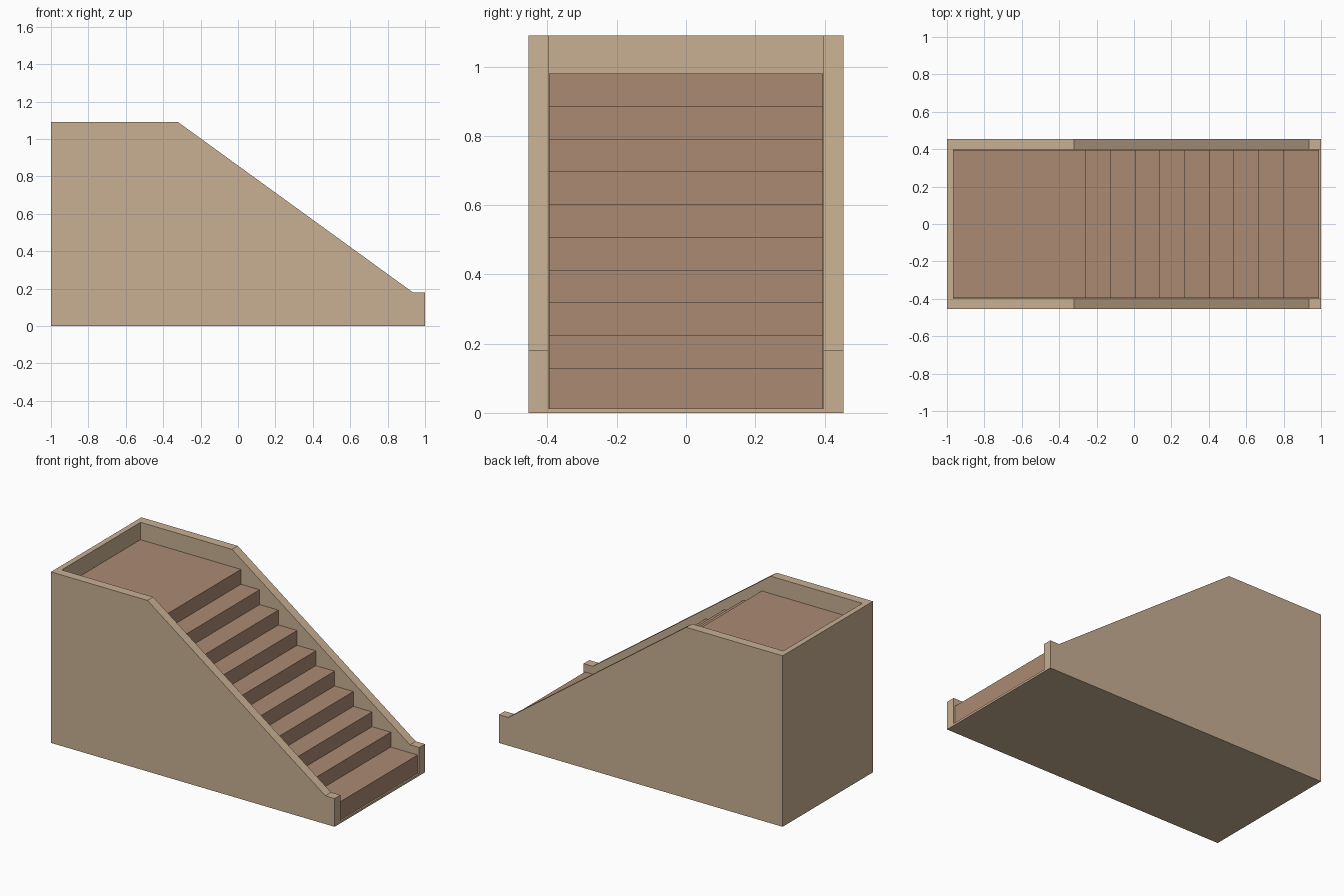
import bpy, bmesh

if "Cube" in bpy.data.objects:
    bpy.data.objects.remove(bpy.data.objects["Cube"])


def material(name, rgb):
    m = bpy.data.materials.new(name)
    m.diffuse_color = (*rgb, 1.0)
    m.use_nodes = True
    m.node_tree.nodes["Principled BSDF"].inputs["Base Color"].default_value = m.diffuse_color
    return m


def prism(name, profile, half_width, mat=None):
    """Extrude an x-z outline symmetrically along y."""
    bm = bmesh.new()
    face = bm.faces.new([bm.verts.new((x, -half_width, z)) for x, z in profile])
    ext = bmesh.ops.extrude_face_region(bm, geom=[face])
    moved = [v for v in ext["geom"] if isinstance(v, bmesh.types.BMVert)]
    bmesh.ops.translate(bm, verts=moved, vec=(0, 2 * half_width, 0))
    bmesh.ops.recalc_face_normals(bm, faces=bm.faces)
    mesh = bpy.data.meshes.new(name)
    bm.to_mesh(mesh)
    bm.free()
    obj = bpy.data.objects.new(name, mesh)
    bpy.context.collection.objects.link(obj)
    if mat:
        mesh.materials.append(mat)
    return obj


stone = material("light_stone", (0.58, 0.43, 0.29))
tread = material("step_brown", (0.41, 0.255, 0.168))

BACK, FLOOR, INNER = -0.965, 0.013, 0.397

# Outer shell: side walls, back wall and thin floor
shell = prism("stair_walls", [(-1, 0), (1, 0), (1, 0.18), (0.935, 0.18),
                              (-0.32, 1.09), (-1, 1.09)], 0.455, stone)
cutter = prism("cavity_cutter", [(BACK, FLOOR), (1.5, FLOOR),
                                 (1.5, 1.5), (BACK, 1.5)], INNER, stone)
cutter.hide_render = True
mod = shell.modifiers.new("cavity", "BOOLEAN")
mod.operation = "DIFFERENCE"
mod.solver = "EXACT"
mod.object = cutter
bpy.context.view_layer.objects.active = shell
bpy.ops.object.modifier_apply(modifier=mod.name)
bpy.data.objects.remove(cutter)

# Stepped flight: ten risers ending in the top landing
risers = [0.99] + [0.80 - 0.1321 * i for i in range(9)]
outline = [(BACK, FLOOR)]
z = FLOOR
for i, x in enumerate(risers):
    outline.append((x, z))
    z = 0.13 + 0.0944 * i
    outline.append((x, z))
outline.append((BACK, z))
prism("steps", outline, INNER - 0.001, tread)
